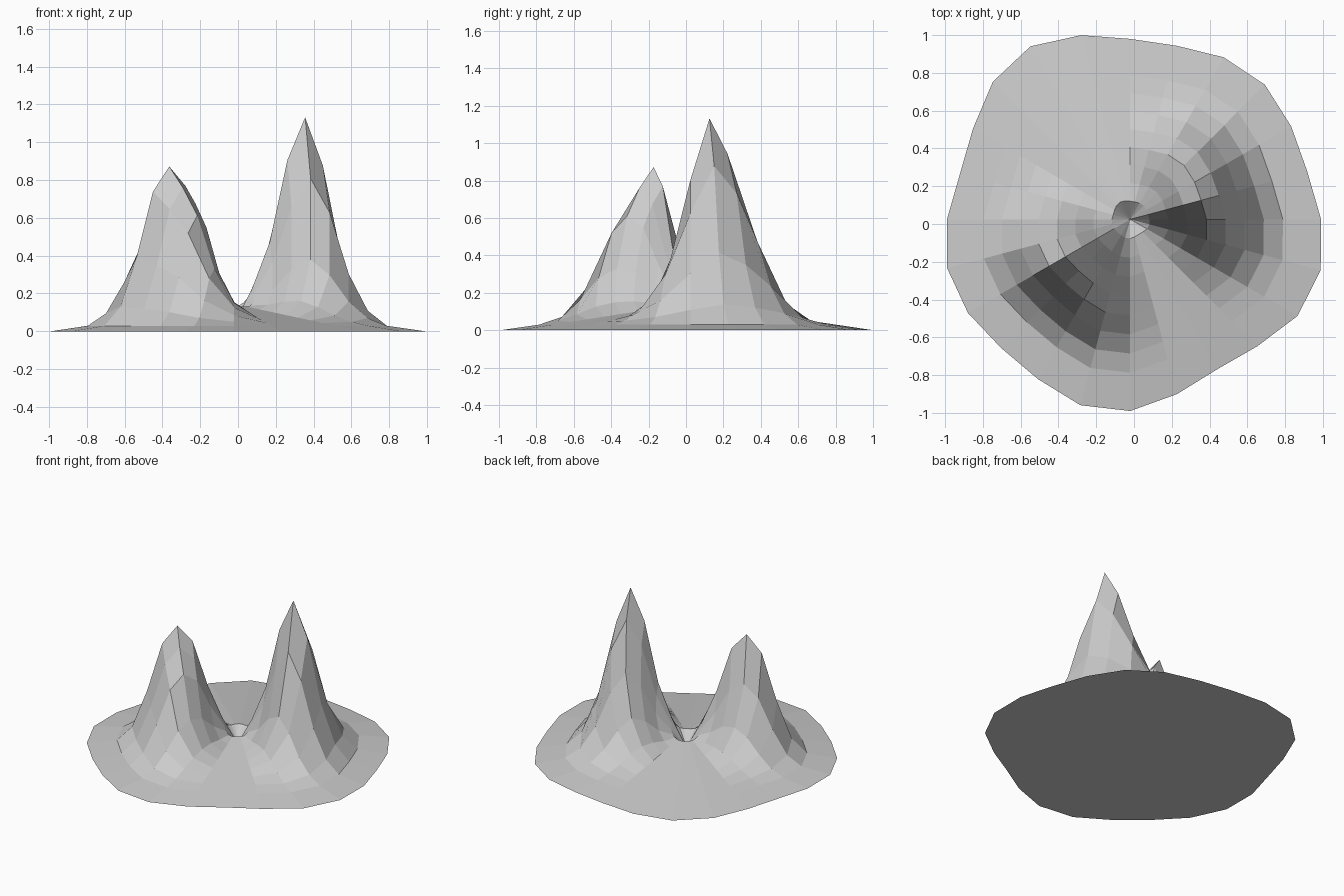
import bpy, bmesh
from math import sin, cos, radians

if "Cube" in bpy.data.objects:
    bpy.data.objects.remove(bpy.data.objects["Cube"])

SEG, RINGS = 24, 10
CX, CY = -0.02, 0.025

# Shore radius every 15 degrees, counter-clockwise from +x
SHORE = [1.01, .971, .984, 1.008, .99, .951, .955, 1.009, 1.057, 1.029, .961, .933,
         .97, 1.003, .992, .965, .977, 1.019, 1.015, .958, .918, .951, 1.023, 1.044]

# Each peak: segment, ring, height, falloff by ring, by segment ccw, by segment cw
PEAKS = [
    (1, 4, 1.045, [1, .77, .34, .09], [1, .82, .5, .23, .07], [1, .69, .28, .07]),
    (14, 4, .785, [1, .85, .43, .11], [1, .86, .67, .31, .08], [1, .6, .25, .06]),
]


def at(table, i):
    return table[i] if i < len(table) else 0.0


def height(seg, ring):
    z = 0.13 * (RINGS - ring) / (RINGS - 1)
    for s, r, h, radial, ccw, cw in PEAKS:
        d = (seg - s + SEG // 2) % SEG - SEG // 2
        z += h * at(radial, abs(ring - r)) * at(ccw if d >= 0 else cw, abs(d))
    return z


bm = bmesh.new()

# Slopes as a polar grid
rings = []
for k in range(1, RINGS + 1):
    row = []
    for s in range(SEG):
        a, r = radians(15 * s), SHORE[s] * k / RINGS
        row.append(bm.verts.new((CX + r * cos(a), CY + r * sin(a), height(s, k))))
    rings.append(row)
for inner, outer in zip(rings, rings[1:]):
    for s in range(SEG):
        t = (s + 1) % SEG
        bm.faces.new((inner[s], outer[s], outer[t], inner[t]))

# Crater bowl in the middle
pit = bm.verts.new((CX, CY, 0.04))
for s in range(SEG):
    bm.faces.new((pit, rings[0][s], rings[0][(s + 1) % SEG]))

# Flat underside
bm.faces.new(rings[-1][::-1])
bmesh.ops.recalc_face_normals(bm, faces=bm.faces)

mesh = bpy.data.meshes.new("twin_peak_island")
bm.to_mesh(mesh)
bm.free()
bpy.context.collection.objects.link(bpy.data.objects.new("twin_peak_island", mesh))
